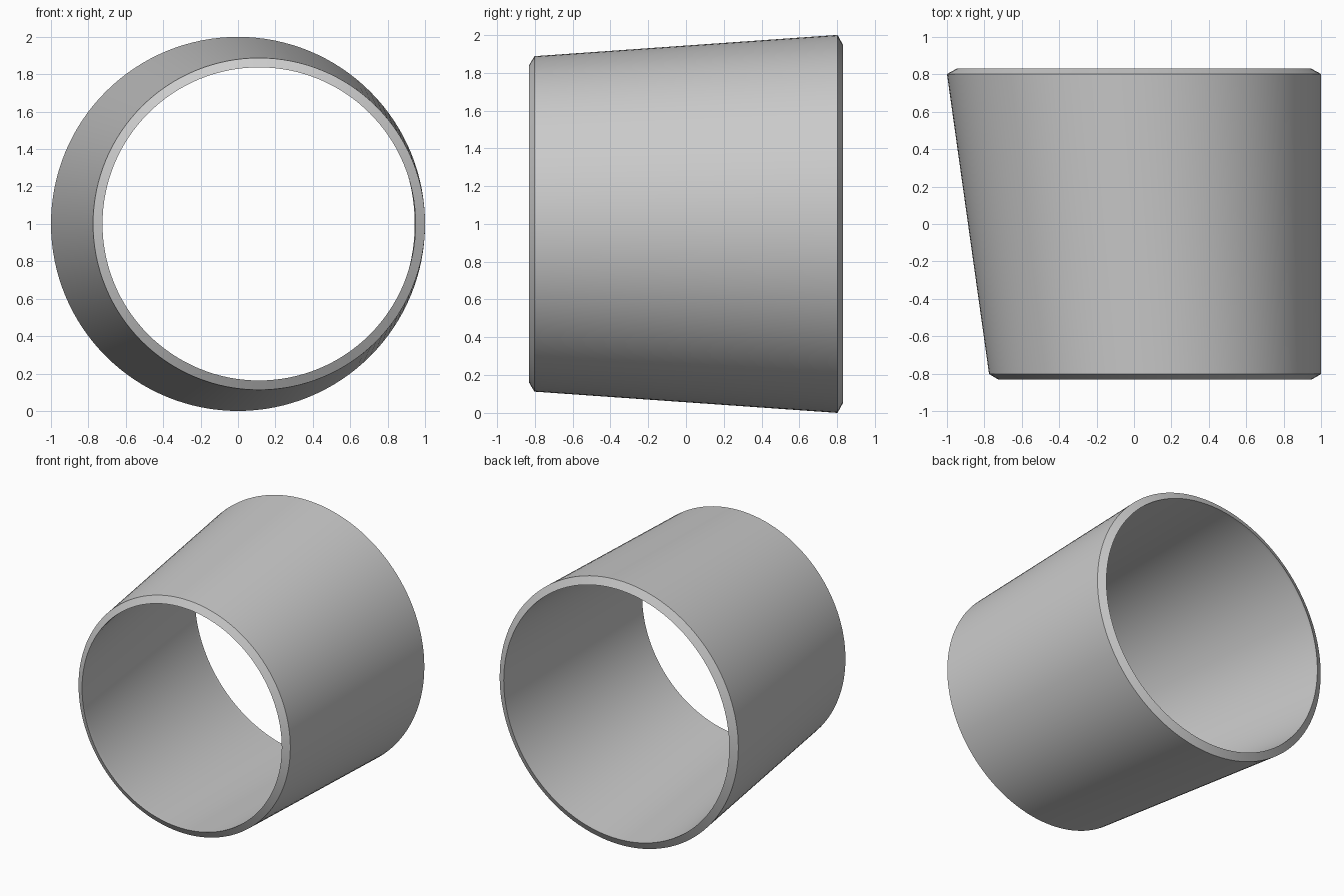
import bpy, bmesh
from math import cos, sin, tau

if "Cube" in bpy.data.objects:
    bpy.data.objects.remove(bpy.data.objects["Cube"])

SEGMENTS = 128
BIG_X, SMALL_X = 0.0, 0.1125   # end centres, offset so the +x side stays straight

# Closed wall section: (centre x, y, radius), outside from front to back, then inside back
SECTION = [
    (SMALL_X, -0.832, 0.837),   # small end lip
    (SMALL_X, -0.802, 0.8875),  # small end bevel
    (BIG_X, 0.802, 1.0),        # big end bevel
    (BIG_X, 0.832, 0.945),      # big end lip
    (BIG_X, 0.802, 0.945),      # straight bore at big end
    (SMALL_X, -0.802, 0.837),   # straight bore at small end
]


def add_ring(bm, cx, y, r):
    return [bm.verts.new((cx + r * cos(tau * i / SEGMENTS), y,
                          1 + r * sin(tau * i / SEGMENTS))) for i in range(SEGMENTS)]


# Eccentric reducer tube: bridge each ring to the next
bm = bmesh.new()
rings = [add_ring(bm, *s) for s in SECTION]
for a, b in zip(rings, rings[1:] + rings[:1]):
    for i in range(SEGMENTS):
        j = (i + 1) % SEGMENTS
        bm.faces.new((a[i], a[j], b[j], b[i]))
bmesh.ops.recalc_face_normals(bm, faces=bm.faces)

mesh = bpy.data.meshes.new("eccentric_reducer")
bm.to_mesh(mesh)
bm.free()
tube = bpy.data.objects.new("eccentric_reducer", mesh)
bpy.context.collection.objects.link(tube)

# Smooth walls, crisp bevelled rims
bpy.context.view_layer.objects.active = tube
tube.select_set(True)
bpy.ops.object.shade_smooth_by_angle(angle=0.4)
